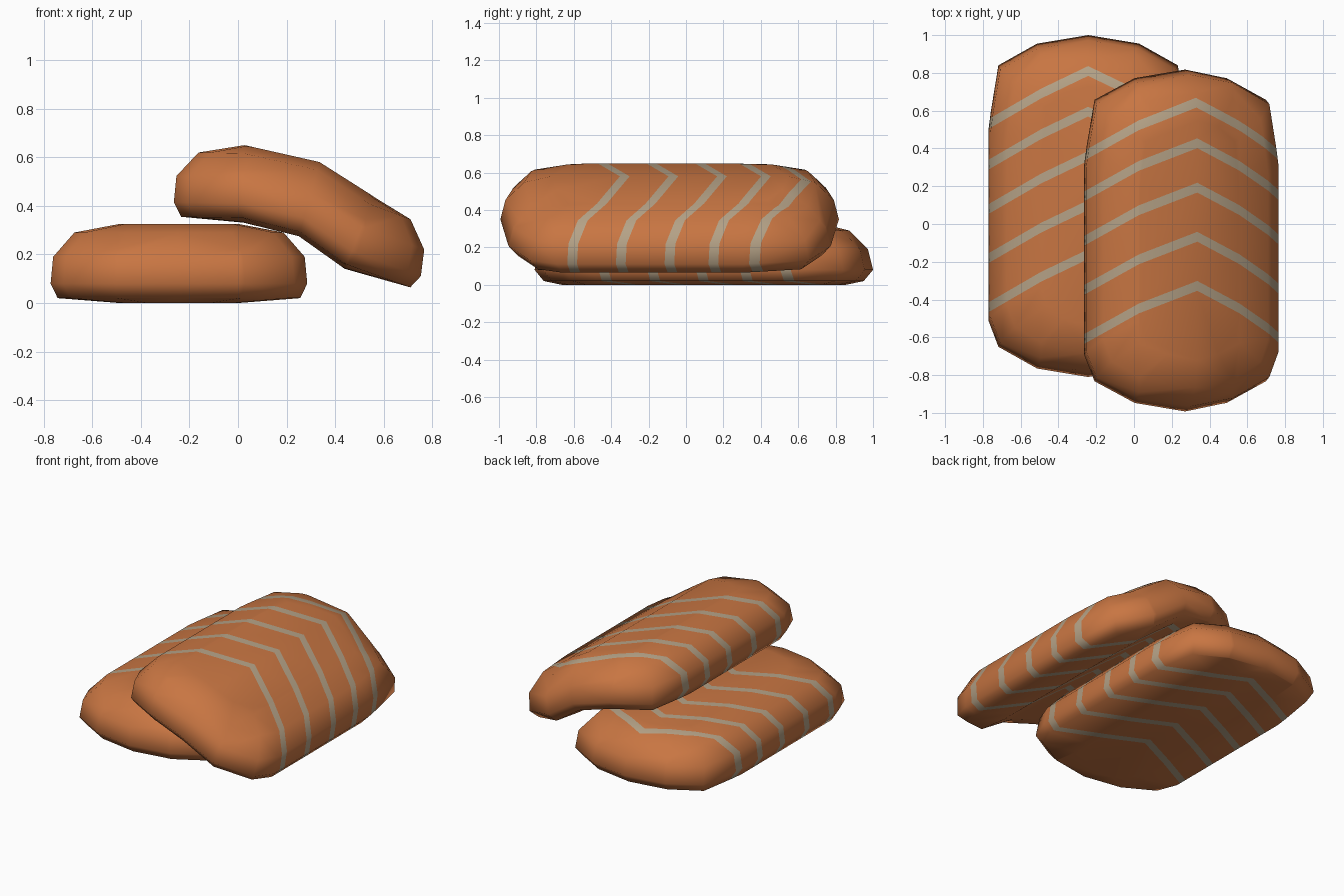
import bpy, bmesh
from mathutils import Vector

if "Cube" in bpy.data.objects:
    bpy.data.objects.remove(bpy.data.objects["Cube"], do_unlink=True)


def make_material(name, rgb):
    mat = bpy.data.materials.new(name)
    mat.use_nodes = True
    mat.diffuse_color = (*rgb, 1)
    bsdf = mat.node_tree.nodes["Principled BSDF"]
    bsdf.inputs["Base Color"].default_value = (*rgb, 1)
    bsdf.inputs["Roughness"].default_value = 0.8
    return mat


flesh = make_material("salmon_orange", (0.58, 0.18, 0.055))
fat = make_material("pale_fat", (0.46, 0.36, 0.24))

# Right half of the plan outline, back to front
HALF = [(0, .905), (.27, .86), (.475, .745), (.515, .5), (.528, .4),
        (.528, -.605), (.475, -.745), (.27, -.86), (0, -.905)]
OUTLINE = HALF + [(-x, y) for x, y in HALF[-2:0:-1]]

# Stacked rings: height, width scale, length scale
RINGS = [(0, .465, .84), (.02, .945, .945), (.08, 1, 1),
         (.19, .98, .97), (.29, .815, .86), (.325, .465, .7)]
THICK = .325
KINK = .25
HALF_STRIPE = .026

# Bend stations: distance across, underside (x, z), top side (x, z)
BEND = [(-.5, (-.235, .335), (-.235, .655)), (-.25, (.025, .33), (.025, .65)),
        (0, (.25, .275), (.335, .58)), (.25, (.44, .14), (.56, .437)),
        (.5, (.705, .045), (.781, .354))]


def chevron(u):
    """How far a stripe falls back from its apex."""
    u = abs(u)
    return u * .48 if u < KINK else KINK * .48 + (u - KINK) * .58


def bent(co):
    """Drape a flat slab position over the lower slice."""
    i = max(0, min(3, int((co.x + .5) // .25)))
    (u0, b0, t0), (u1, b1, t1) = BEND[i], BEND[i + 1]
    f, t = (co.x - u0) / (u1 - u0), co.z / THICK
    low = Vector(b0).lerp(Vector(b1), f)
    high = Vector(t0).lerp(Vector(t1), f)
    p = low.lerp(high, t)
    return Vector((p.x, co.y - .0875, p.y))


def flat(co):
    return co + Vector((-.243, .095, 0))


def cut(bm, faces, point, normal):
    geom = set(faces)
    for f in faces:
        geom.update(f.verts)
        geom.update(f.edges)
    bmesh.ops.bisect_plane(bm, geom=list(geom), dist=1e-5,
                           plane_co=point, plane_no=normal)


def make_slice(name, place, apexes):
    bm = bmesh.new()
    placed = bm.verts.layers.float_vector.new("placed")
    shade = bm.verts.layers.float_vector.new("shade")

    # Rounded slab from stacked rings
    rings = [[bm.verts.new((x * sx, y * sy, z)) for x, y in OUTLINE]
             for z, sx, sy in RINGS]
    n = len(OUTLINE)
    for a, b in zip(rings, rings[1:]):
        for i in range(n):
            j = (i + 1) % n
            bm.faces.new((a[i], a[j], b[j], b[i]))
    bm.faces.new(rings[0])
    bm.faces.new(rings[-1])
    for u in (-KINK, 0, KINK):
        cut(bm, bm.faces[:], (u, 0, 0), (1, 0, 0))
    bmesh.ops.recalc_face_normals(bm, faces=bm.faces[:])

    # Keep the final position and smooth normal, so stripe cuts leave them be
    rest = {v: v.co.copy() for v in bm.verts}
    for v in bm.verts:
        v.co = place(v.co)
    bm.normal_update()
    for v in bm.verts:
        v[placed] = v.co
        v[shade] = v.normal
        v.co = rest[v]
    bm.normal_update()

    # Cut the stripe borders, one lengthwise strip at a time
    bounds = [-.6, -KINK, 0, KINK, .6]
    for u0, u1 in zip(bounds, bounds[1:]):
        drop = chevron(u1) - chevron(u0)
        for apex in apexes:
            for side in (-HALF_STRIPE, HALF_STRIPE):
                faces = [f for f in bm.faces
                         if u0 < f.calc_center_median().x < u1]
                cut(bm, faces, (u0, apex + side - chevron(u0), 0),
                    Vector((drop, u1 - u0, 0)).normalized())

    # Colour the stripes
    for f in bm.faces:
        c = f.calc_center_median()
        along = c.y + chevron(c.x)
        f.material_index = int(any(abs(along - a) < HALF_STRIPE for a in apexes))
        f.smooth = True

    for v in bm.verts:
        v.co = v[placed]
    normals = [v[shade].normalized() for v in bm.verts]
    bm.verts.layers.float_vector.remove(bm.verts.layers.float_vector["placed"])
    bm.verts.layers.float_vector.remove(bm.verts.layers.float_vector["shade"])
    mesh = bpy.data.meshes.new(name)
    bm.to_mesh(mesh)
    bm.free()
    mesh.materials.append(flesh)
    mesh.materials.append(fat)
    mesh.normals_split_custom_set_from_vertices(normals)
    obj = bpy.data.objects.new(name, mesh)
    bpy.context.collection.objects.link(obj)


STRIPES = [.715, .5, .265, .005, -.255]
make_slice("lower_fish_slice", flat, STRIPES)
make_slice("upper_fish_slice", bent, [a + .015 for a in STRIPES])
